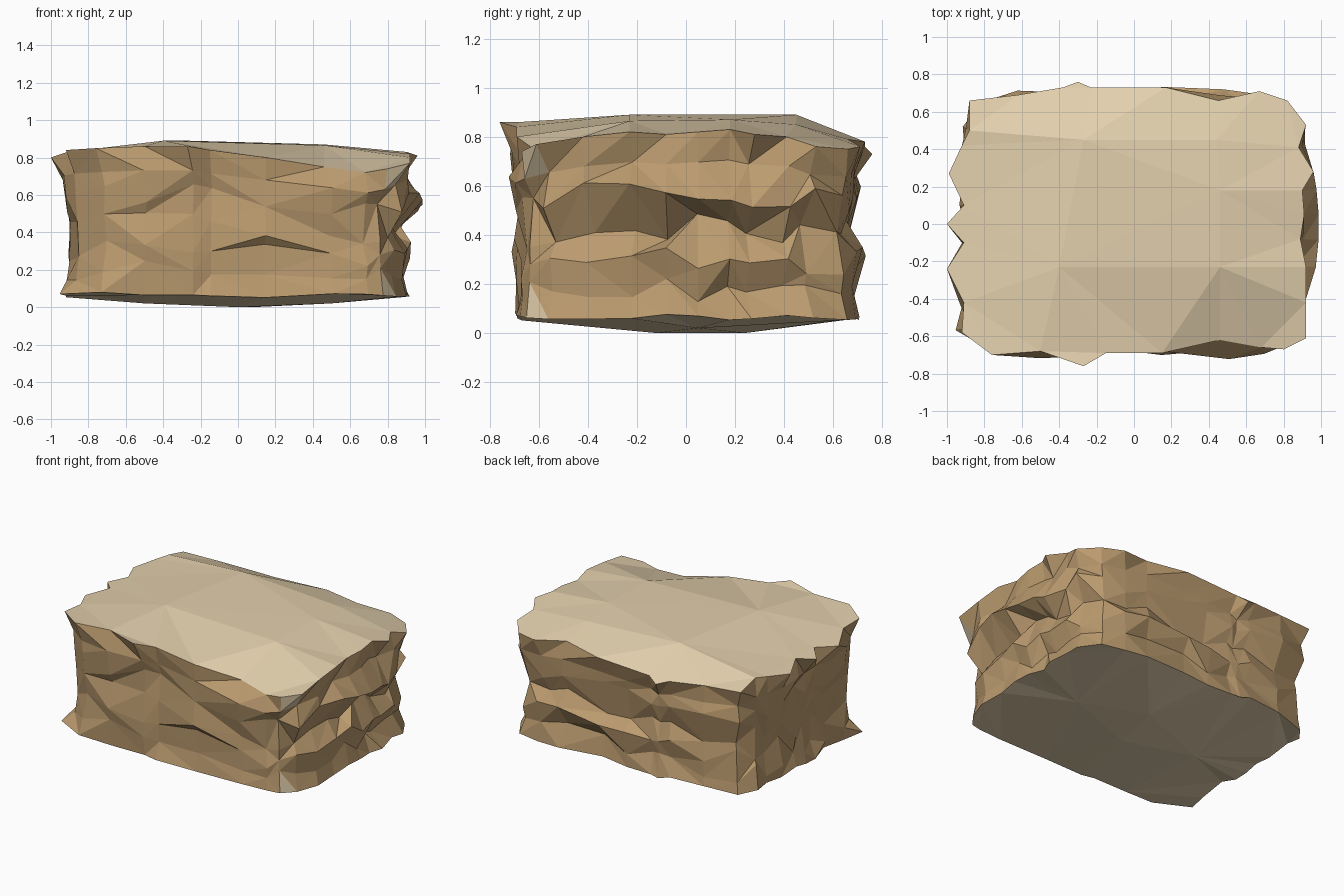
import bpy, bmesh, math, random
from mathutils import Vector
from mathutils.geometry import delaunay_2d_cdt

if "Cube" in bpy.data.objects:
    bpy.data.objects.remove(bpy.data.objects["Cube"])

random.seed(4)


def material(name, rgb):
    m = bpy.data.materials.new(name)
    m.diffuse_color = (*rgb, 1)
    m.use_nodes = True
    m.node_tree.nodes["Principled BSDF"].inputs["Base Color"].default_value = m.diffuse_color
    return m


# Jagged rim of the top slab, counter-clockwise from the back right corner (x, y, z)
RIM = [(.82, .66, .75), (.67, .71, .76), (.45, .66, .79), (.17, .73, .78), (-.03, .73, .77),
       (-.23, .73, .76), (-.30, .76, .73), (-.38, .73, .76), (-.62, .69, .78), (-.88, .66, .79),
       (-.88, .50, .83), (-.92, .42, .82), (-.99, .27, .80), (-.91, .10, .82), (-1.0, 0, .80),
       (-.91, -.10, .82), (-1.0, -.24, .80), (-.91, -.42, .83), (-.92, -.58, .84),
       (-.76, -.70, .85), (-.50, -.68, .86), (-.27, -.76, .86), (-.15, -.69, .84),
       (.15, -.69, .80), (.46, -.62, .75), (.68, -.66, .72), (.80, -.67, .74), (.92, -.61, .77),
       (.92, -.42, .80), (.92, -.23, .82), (.89, -.08, .81), (.91, .05, .82), (.90, .18, .83),
       (.96, .28, .81), (.88, .41, .80), (.92, .53, .76)]

# Weathered side profile: height fraction and reach of each side per level
LEVELS = [.07, .22, .38, .53, .70, .85]
RIGHT = [.92, .88, .90, .85, .93, .91]
LEFT = [.94, .92, .91, .91, .93, .94]
FRONT = [.695, .68, .685, .685, .67, .69]
BACK = [.71, .685, .71, .665, .70, .71]

# Local knobs and hollows: x, y, level, radius along the wall, push outward
KNOBS = [(.91, .0, 4, .35, .075), (.91, .05, 2, .4, .03), (-.91, -.62, 0, .2, .06),
         (-.40, -.7, 5, .2, .045), (-.45, -.7, 2, .22, .04), (-.55, -.7, 4, .3, -.04),
         (.48, -.7, 5, .25, .045), (.40, -.7, 4, .3, -.03), (.15, -.7, 3, .25, .02),
         (.25, .7, 2, .35, .03), (-.62, .7, 4, .3, .02), (-.40, -.7, 1, .2, -.02)]


def wall_point(col, k):
    """Rounded-rectangle wall point below one rim point, roughened."""
    x, y, top = RIM[col]
    a = RIGHT[k] if x > 0 else LEFT[k]
    b = BACK[k] if y > 0 else FRONT[k]
    n = (abs(x / a) ** 8 + abs(y / b) ** 8) ** (1 / 8)
    rough, push = random.uniform(0, .045), 0
    for kx, ky, level, radius, amount in KNOBS:
        near = 1 - math.hypot(x - kx, y - ky) / radius
        if level == k and near > 0:
            push += amount * near ** .5
            rough *= .3
    p = Vector((x, y, 0)) * ((1 - rough) / n)
    # push along the nearest wall's outward direction
    if abs(x / a) > abs(y / b):
        p.x += math.copysign(push, x)
    else:
        p.y += math.copysign(push, y)
    p.z = LEVELS[k] * top
    if k == 0:
        p.z = .05 + random.uniform(0, .035)
    elif k < 5:
        p.z += random.uniform(-.058, .058)
    return p


bm = bmesh.new()
N = len(RIM)
rings = [[bm.verts.new(wall_point(c, k)) for c in range(N)] for k in range(len(LEVELS))]
rings.append([bm.verts.new(p) for p in RIM])

# Rocky sides: irregular triangles between rings
for k in range(len(rings) - 1):
    for c in range(N):
        d = (c + 1) % N
        p, q, r, s = rings[k][c], rings[k][d], rings[k + 1][d], rings[k + 1][c]
        tris = [(p, q, r), (p, r, s)] if random.random() < .5 else [(p, q, s), (q, r, s)]
        for t in tris:
            f = bm.faces.new(t)
            m = f.calc_center_median()
            # worn pale chips on the front right corner
            chip = m.x > .79 and m.y < -.54 and (m.z < .13 or m.z > .68)
            f.material_index = 0 if chip else 1


def cap(ring, inner):
    """Faceted slab surface across a ring, raised at a few inner points."""
    verts = ring + [bm.verts.new(p) for p in inner]
    flat = [v.co.xy for v in verts]
    out, _, faces, origin, _, _ = delaunay_2d_cdt(flat, [], [list(range(len(ring)))], 1, 1e-6)
    for f in faces:
        ids = [origin[i][0] for i in f if origin[i]]
        if len(set(ids)) == 3:
            bm.faces.new([verts[i] for i in ids]).material_index = 0


# Pale top and underside
cap(rings[-1], [(-.40, -.23, .89), (-.27, .45, .89), (.46, -.23, .865), (.46, .18, .87),
                (.44, .45, .85)])
cap(rings[0], [(0, -.12, 0), (.08, .24, 0), (-.50, 0, .02), (.50, .05, .02)])

bmesh.ops.recalc_face_normals(bm, faces=bm.faces)
mesh = bpy.data.meshes.new("rock_slab")
bm.to_mesh(mesh)
bm.free()
mesh.materials.append(material("pale stone", (.77, .63, .42)))
mesh.materials.append(material("brown rock", (.50, .33, .16)))
rock = bpy.data.objects.new("rock_slab", mesh)
bpy.context.collection.objects.link(rock)
